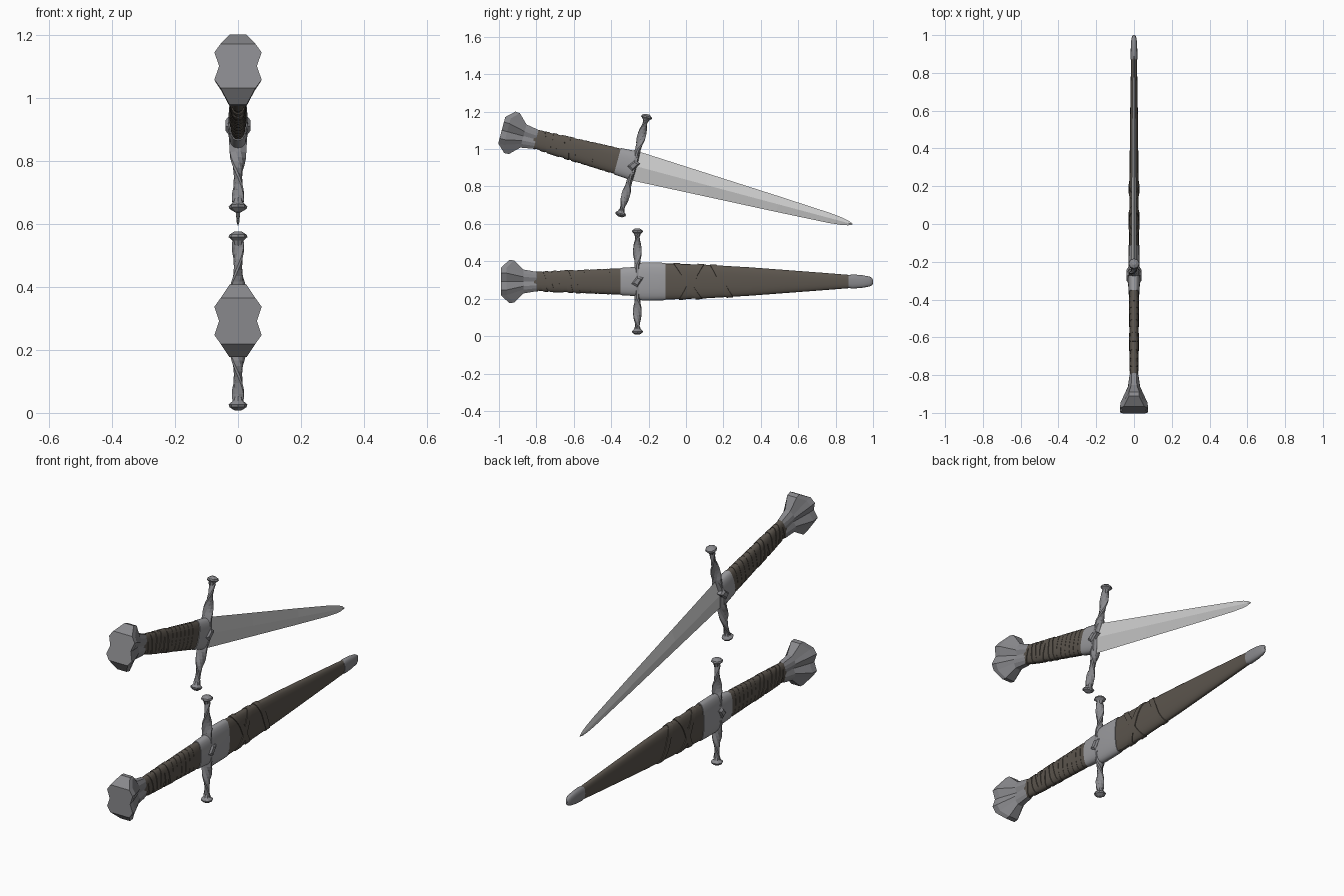
import bpy, bmesh, math
from mathutils import Matrix, Vector

if "Cube" in bpy.data.objects:
    bpy.data.objects.remove(bpy.data.objects["Cube"])

def material(name, rgb):
    m = bpy.data.materials.new(name)
    m.diffuse_color = (*rgb, 1)
    m.use_nodes = True
    m.node_tree.nodes["Principled BSDF"].inputs["Base Color"].default_value = m.diffuse_color
    return m

STEEL = material("grey_steel", (0.25, 0.25, 0.265))
FITTING = material("light_steel", (0.33, 0.33, 0.345))
BLADE = material("bright_blade", (0.62, 0.62, 0.62))
LEATHER = material("brown_leather", (0.105, 0.09, 0.074))

def skin(name, rings, mat, frame, smooth=None, cap=True, closed=False):
    """Bridge equal-length rings of points into one surface."""
    bm = bmesh.new()
    vs = [[bm.verts.new(p) for p in r] for r in rings]
    n = len(vs[0])
    pairs = list(zip(vs, vs[1:])) + ([(vs[-1], vs[0])] if closed else [])
    for a, b in pairs:
        for i in range(n):
            j = (i + 1) % n
            bm.faces.new((a[i], a[j], b[j], b[i]))
    if cap and not closed:
        bm.faces.new(vs[0])
        bm.faces.new(vs[-1])
    bmesh.ops.recalc_face_normals(bm, faces=bm.faces)
    me = bpy.data.meshes.new(name)
    bm.to_mesh(me)
    bm.free()
    me.materials.append(mat)
    if smooth:
        me.polygons.foreach_set("use_smooth", [True] * len(me.polygons))
        me.set_sharp_from_angle(angle=math.radians(smooth))
    ob = bpy.data.objects.new(name, me)
    ob.matrix_world = frame
    bpy.context.collection.objects.link(ob)
    return ob

def lerp(profile, y):
    """Half thickness and half height of a (y, x, z) profile at y."""
    for (a, ax, az), (b, bx, bz) in zip(profile, profile[1:]):
        if y <= b:
            t = max(0, (y - a) / (b - a))
            return ax + t * (bx - ax), az + t * (bz - az)
    return profile[-1][1:]

def oval(y, hx, hz, n=24, power=0.8):
    pts = []
    for i in range(n):
        a = 2 * math.pi * i / n
        c, s = math.cos(a), math.sin(a)
        pts.append(Vector((hx * math.copysign(abs(c) ** power, c), y,
                           hz * math.copysign(abs(s) ** power, s))))
    return pts

def tube(name, profile, mat, frame, n=24):
    return skin(name, [oval(y, x, z, n) for y, x, z in profile], mat, frame, 35)

def band(name, profile, y0, tilt, width, lift, mat, frame):
    """Slanted strap hugging a profile."""
    rings = []
    for dy, off in ((-width / 2, -0.004), (-width / 2, lift), (width / 2, lift), (width / 2, -0.004)):
        ring = []
        for i in range(24):
            y = y0 + dy + tilt * math.sin(2 * math.pi * i / 24)
            hx, hz = lerp(profile, y)
            ring.append(oval(y, hx + off, hz + off)[i])
        rings.append(ring)
    skin(name, rings, mat, frame, 35, closed=True)

GRIP = [(-0.57, 0.018, 0.047), (-0.45, 0.021, 0.054), (-0.25, 0.024, 0.063), (-0.08, 0.026, 0.07)]

def pommel(frame):
    # (half widths at four heights, heights, y of flat middle, y of top and bottom)
    stages = [((0.027, 0.055, 0.075, 0.060), (0.115, 0.073, 0.045), -0.73, -0.685),
              ((0.027, 0.053, 0.071, 0.054), (0.113, 0.073, 0.045), -0.70, -0.66),
              ((0.015, 0.029, 0.033, 0.022), (0.064, 0.044, 0.025), -0.61, -0.61),
              ((0.012, 0.019, 0.023, 0.020), (0.052, 0.036, 0.020), -0.54, -0.54)]
    rings = []
    for w, h, ym, yt in stages:
        half = [(w[0], yt, h[0]), (w[1], ym, h[1]), (w[2], ym, h[2]), (w[3], ym, 0),
                (w[2], ym, -h[2]), (w[1], ym, -h[1]), (w[0], yt, -h[0])]
        rings.append([Vector(p) for p in half] + [Vector((-x, y, z)) for x, y, z in reversed(half)])
    ob = skin("pommel", rings, STEEL, frame, cap=False)
    # butt of the pommel: flat middle with two slanted faces
    bm = bmesh.new()
    bm.from_mesh(ob.data)
    bm.verts.ensure_lookup_table()
    v = bm.verts
    for ids in ((0, 1, 12, 13), (1, 2, 3, 4, 5, 8, 9, 10, 11, 12), (5, 6, 7, 8)):
        bm.faces.new([v[i] for i in ids])
    bmesh.ops.recalc_face_normals(bm, faces=bm.faces)
    bm.to_mesh(ob.data)
    bm.free()

def guard(frame):
    for s in (1, -1):
        # twisted flat bar: distance, half x, half y, turn
        rings = []
        for i in range(15):
            t = i / 14
            z = 0.25 * t
            hx, hy = 0.033 - 0.014 * t ** 0.7, 0.020 - 0.009 * t ** 0.6
            a = math.pi * max(0, t - 0.35) / 0.65
            rot = Matrix.Rotation(a, 3, 'Z')
            rings.append([rot @ Vector((x, y, 0)) + Vector((0, 0, s * z))
                          for x, y in ((hx, 0.3 * hy), (0.3 * hx, hy), (-0.3 * hx, hy), (-hx, 0.3 * hy),
                                       (-hx, -0.3 * hy), (-0.3 * hx, -hy), (0.3 * hx, -hy), (hx, -0.3 * hy))])
        skin("guard_arm", rings, STEEL, frame)
        # end knob
        rings = [[Vector((r * math.cos(k * math.pi / 4), r * math.sin(k * math.pi / 4), s * z)) for k in range(8)]
                 for z, r in ((0.24, 0.013), (0.255, 0.018), (0.266, 0.030), (0.274, 0.027), (0.284, 0.011))]
        skin("guard_knob", rings, STEEL, frame)
    # centre boss
    rings = [[Vector((x, k * 0.032, 0.02 * k)), Vector((x, 0.0, k * 0.03)),
              Vector((x, -k * 0.032, -0.012 * k)), Vector((x, 0.0, -k * 0.03))]
             for x, k in ((-0.039, 0.6), (-0.030, 1), (0.030, 1), (0.039, 0.6))]
    skin("guard_boss", rings, STEEL, frame)

def hilt(frame):
    pommel(frame)
    guard(frame)
    tube("grip", GRIP, LEATHER, frame)
    tube("grip_collar", [(-0.09, 0.029, 0.073), (-0.04, 0.031, 0.076), (0.012, 0.031, 0.08)], FITTING, frame)
    # cord wraps, slanted more strongly near the pommel
    for i in range(13):
        y = -0.54 + 0.034 * i
        tilt = (0.004, -0.014, -0.02, -0.008)[i % 4] if i < 7 else -0.004
        band("grip_wrap", GRIP, y, tilt, 0.026, 0.0035 if i < 7 else 0.0015, LEATHER, frame)

# Sheathed dagger
low = Matrix.Translation((0, -0.26, 0.292))
hilt(low)
SHEATH = [(0.13, 0.026, 0.097), (0.36, 0.025, 0.090), (0.60, 0.023, 0.076), (0.80, 0.021, 0.061),
          (1.00, 0.018, 0.046), (1.10, 0.016, 0.038), (1.15, 0.015, 0.034)]
tube("scabbard", SHEATH, LEATHER, low)
tube("scabbard_mouth", [(0.005, 0.028, 0.097), (0.03, 0.030, 0.102), (0.15, 0.029, 0.100)], FITTING, low)
tube("scabbard_tip", [(1.13, 0.018, 0.034), (1.15, 0.018, 0.038), (1.20, 0.017, 0.034), (1.24, 0.014, 0.027),
                      (1.255, 0.009, 0.019), (1.26, 0.004, 0.009)], STEEL, low)
for y, tilt in ((0.27, -0.06), (0.29, 0.05), (0.45, -0.045)):
    band("scabbard_strap", SHEATH, y, tilt, 0.035, 0.004, LEATHER, low)

# Drawn dagger
high = Matrix.Translation((0, -0.28, 0.912)) @ Matrix.Rotation(math.radians(-15), 4, 'X')
hilt(high)
blade = [(0.0, 0.015, 0.080), (0.40, 0.013, 0.061), (0.80, 0.010, 0.042), (1.08, 0.007, 0.027),
         (1.15, 0.005, 0.020), (1.19, 0.004, 0.012), (1.212, 0.001, 0.002)]
skin("blade", [[Vector((x, y, 0)), Vector((0, y, z)), Vector((-x, y, 0)), Vector((0, y, -z))]
               for y, x, z in blade], BLADE, high)
